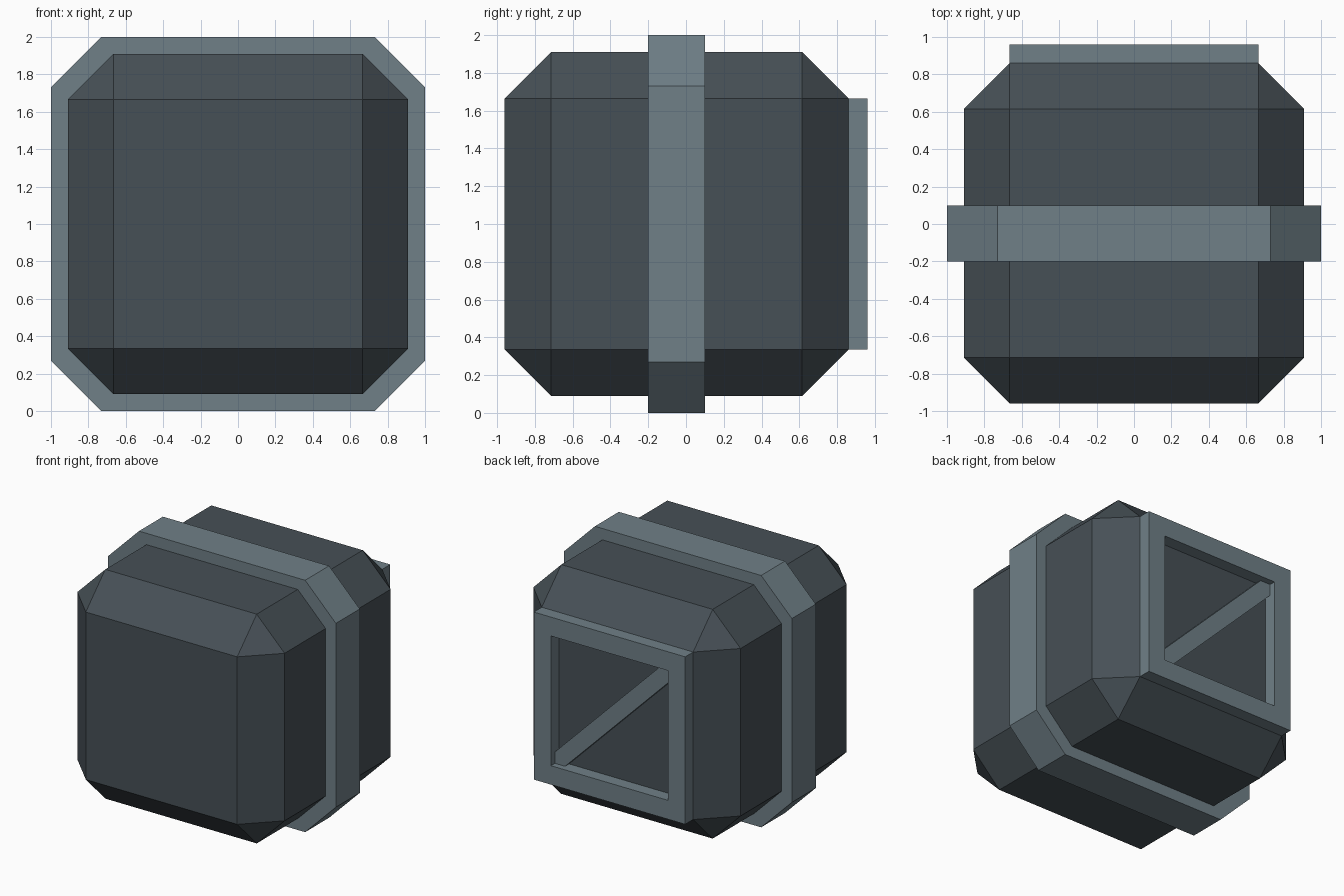
import bpy
import bmesh

if "Cube" in bpy.data.objects:
    bpy.data.objects.remove(bpy.data.objects["Cube"])


def material(name, rgb):
    m = bpy.data.materials.new(name)
    m.diffuse_color = (*rgb, 1)
    m.use_nodes = True
    m.node_tree.nodes["Principled BSDF"].inputs["Base Color"].default_value = m.diffuse_color
    return m


DARK = material("dark slate", (0.062, 0.080, 0.093))
LIGHT = material("light slate", (0.160, 0.214, 0.242))
MID_Z = 1.0  # height of the centre of the crate


def finish(bm, name, mat):
    bmesh.ops.recalc_face_normals(bm, faces=bm.faces[:])
    me = bpy.data.meshes.new(name)
    bm.to_mesh(me)
    bm.free()
    me.materials.append(mat)
    ob = bpy.data.objects.new(name, me)
    bpy.context.collection.objects.link(ob)
    return ob


def loop(bm, pts, y):
    return [bm.verts.new((x, y, MID_Z + z)) for x, z in pts]


def bridge(bm, a, b):
    n = len(a)
    for i in range(n):
        j = (i + 1) % n
        bm.faces.new((a[i], a[j], b[j], b[i]))


def ring(name, outer, inner, y0, y1, mat):
    """Hollow x-z profile extruded along y."""
    bm = bmesh.new()
    loops = [loop(bm, outer, y0), loop(bm, outer, y1),
             loop(bm, inner, y1), loop(bm, inner, y0)]
    for i in range(4):
        bridge(bm, loops[i], loops[(i + 1) % 4])
    return finish(bm, name, mat)


def prism(name, pts, y0, y1, mat):
    """Solid x-z profile extruded along y."""
    bm = bmesh.new()
    a, b = loop(bm, pts, y0), loop(bm, pts, y1)
    bridge(bm, a, b)
    bm.faces.new(a)
    bm.faces.new(b)
    return finish(bm, name, mat)


def octagon(r, c):
    return [(c, r), (r, c), (r, -c), (c, -r), (-c, -r), (-r, -c), (-r, c), (-c, r)]


def square(r):
    return [(r, r), (r, -r), (-r, -r), (-r, r)]


# Chamfered body
bm = bmesh.new()
bmesh.ops.create_cube(bm, size=1.82)
bmesh.ops.bevel(bm, geom=bm.edges[:], offset=0.245, offset_type='OFFSET',
                segments=1, affect='EDGES')
bmesh.ops.translate(bm, verts=bm.verts[:], vec=(0, -0.05, MID_Z))
finish(bm, "body", DARK)

# Band wrapped around the middle
ring("band", octagon(1.0, 0.73), octagon(0.88, 0.645), -0.2, 0.1, LIGHT)

# Square frame on the back
ring("back_frame", square(0.665), square(0.515), 0.84, 0.96, LIGHT)

# Recessed diagonal brace, high on the -x side
h, c = 0.515, 0.425
prism("diagonal_brace",
      [(-h, h), (-c, h), (h, -c), (h, -h), (c, -h), (-h, c)], 0.84, 0.91, LIGHT)
